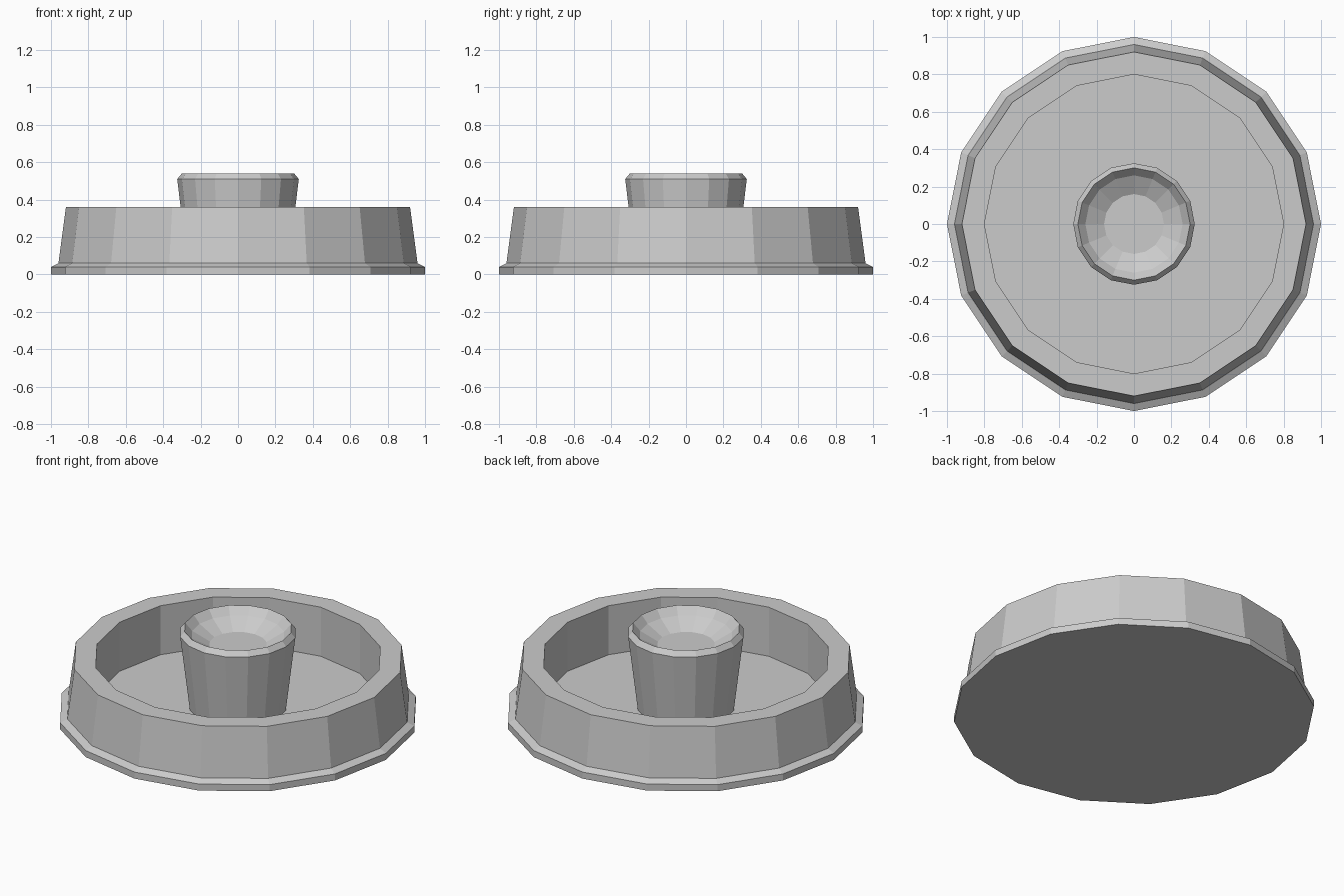
import bpy, bmesh
from math import cos, sin, tau

if "Cube" in bpy.data.objects:
    bpy.data.objects.remove(bpy.data.objects["Cube"])

SIDES = 16


def lathe(name, profile):
    """Revolve an (r, z) profile round z; both ends are capped flat."""
    bm = bmesh.new()
    rings = [[bm.verts.new((r * cos(tau * i / SIDES), r * sin(tau * i / SIDES), z))
              for i in range(SIDES)] for r, z in profile]
    for a, b in zip(rings, rings[1:]):
        for i in range(SIDES):
            j = (i + 1) % SIDES
            bm.faces.new((a[i], a[j], b[j], b[i]))
    bm.faces.new(rings[0][::-1])
    bm.faces.new(rings[-1])
    bmesh.ops.recalc_face_normals(bm, faces=bm.faces)
    mesh = bpy.data.meshes.new(name)
    bm.to_mesh(mesh)
    bm.free()
    obj = bpy.data.objects.new(name, mesh)
    bpy.context.collection.objects.link(obj)
    return obj


# Tray: foot flange, tapered outer wall, flat rim, inner wall and floor
lathe("dish", [(1.0, 0), (1.0, 0.04), (0.96, 0.06), (0.92, 0.36),
               (0.80, 0.36), (0.80, 0.06)])

# Centre post: flared side, chamfered lip and hollowed top
lathe("centre_post", [(0.27, 0.055), (0.325, 0.51), (0.30, 0.54),
                      (0.26, 0.495), (0.16, 0.44)])
